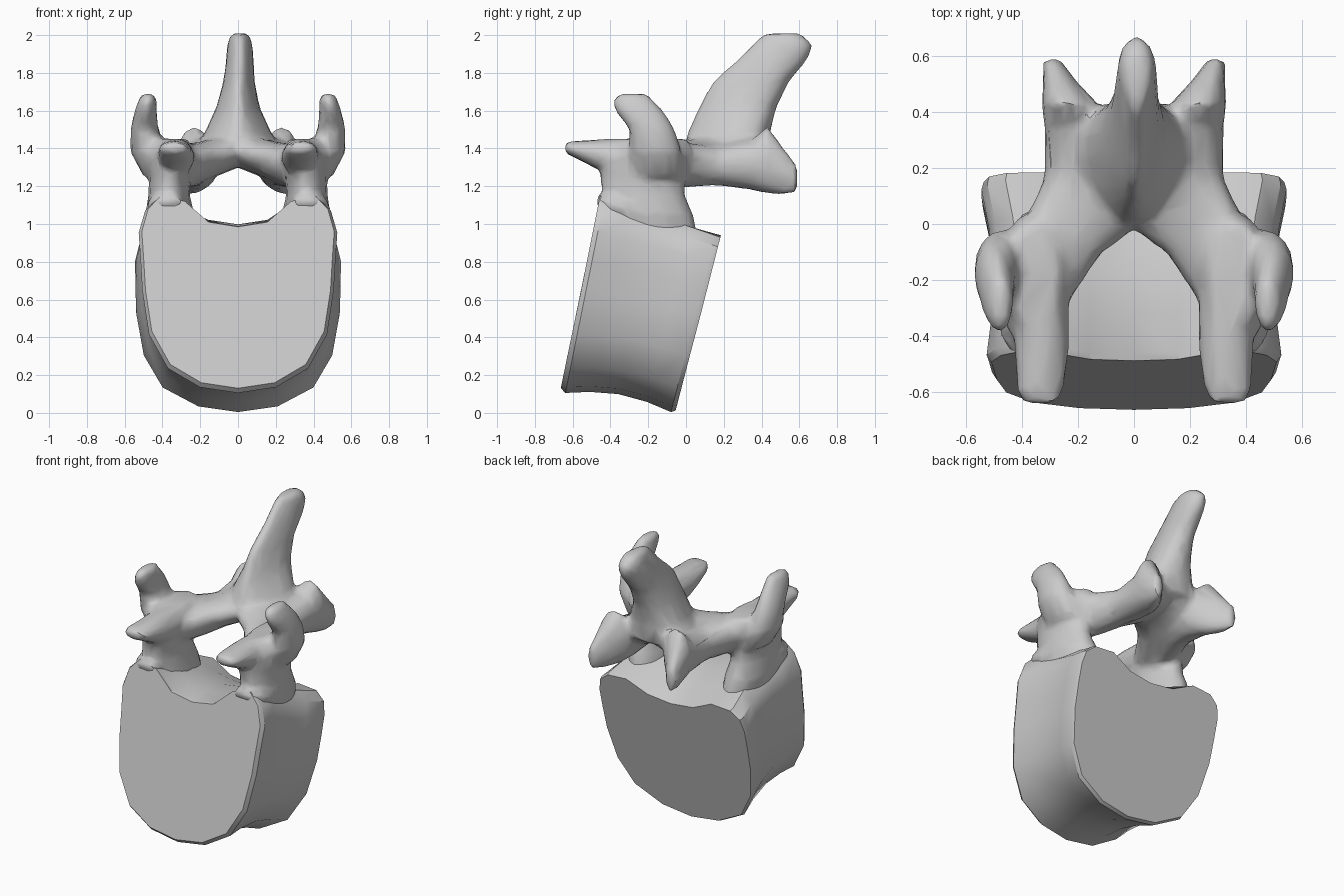
import bpy, bmesh
from math import sin, cos, pi

if "Cube" in bpy.data.objects:
    bpy.data.objects.remove(bpy.data.objects["Cube"])


def skin(bm, rings):
    """Bridge successive rings of points and cap both ends."""
    vs = [[bm.verts.new(p) for p in r] for r in rings]
    n = len(vs[0])
    for a, b in zip(vs, vs[1:]):
        for i in range(n):
            j = (i + 1) % n
            bm.faces.new((a[i], a[j], b[j], b[i]))
    bm.faces.new(vs[0][::-1])
    bm.faces.new(vs[-1])


def finish(bm, name):
    bmesh.ops.recalc_face_normals(bm, faces=bm.faces[:])
    me = bpy.data.meshes.new(name)
    bm.to_mesh(me)
    bm.free()
    ob = bpy.data.objects.new(name, me)
    bpy.context.collection.objects.link(ob)
    bpy.ops.object.select_all(action='DESELECT')
    bpy.context.view_layer.objects.active = ob
    ob.select_set(True)
    return ob


def limb(bm, axis, stations, side=1, taper=0.0, n=16):
    """Stations are (x, y, z, half_a, half_b); rings lie across the given axis."""
    rings = []
    for x, y, z, a, b in stations:
        ring = []
        for i in range(n):
            t = 2 * pi * i / n
            u, v = a * cos(t), b * sin(t)
            if axis == 'z':
                p = (x + u * (1 + taper * sin(t)), y + v, z)
            elif axis == 'y':
                p = (x + u, y, z + v)
            else:
                p = (x, y + u, z + v)
            ring.append((p[0] * side, p[1], p[2]))
        rings.append(ring)
    skin(bm, rings)


# Vertebral body: half outlines of the front and back end plates, lofted
front = [(0, .11), (.2, .14), (.37, .24), (.47, .42), (.505, .65), (.515, .82),
         (.525, .96), (.49, 1.08), (.42, 1.15), (.29, 1.12), (.16, 1.01), (0, .985)]
back = [(0, 0), (.21, .03), (.4, .13), (.5, .3), (.54, .52), (.545, .68),
        (.545, .8), (.525, .88), (.46, .93), (.32, .94), (.17, .87), (0, .85)]


def full(half):
    return half + [(-x, z) for x, z in half[-2:0:-1]]


bm = bmesh.new()
rings = []
for t, waist in ((0, .97), (.04, 1), (.25, .96), (.5, .94), (.75, .96), (.96, 1), (1, .985)):
    ring = []
    for (xf, zf), (xb, zb) in zip(full(front), full(back)):
        yf, yb = -.685 + .2 * zf, -.055 + .255 * zb
        x, z = xf + (xb - xf) * t, zf + (zb - zf) * t
        if z < .5:
            z += (1 - waist) * (.8 - z)
        elif abs(xf) < .2:
            z += .25 * t * (1 - t)      # canal floor stays high, then drops
        ring.append((x * waist, yf + (yb - yf) * t, z))
    rings.append(ring)
skin(bm, rings)
finish(bm, "vertebral_body")
bpy.ops.object.shade_smooth_by_angle(angle=.6)

# Neural arch: overlapping limbs fused into one surface
bm = bmesh.new()
for s in (1, -1):
    # pedicle
    limb(bm, 'z', [(.33, -.17, .8, .11, .25), (.345, -.19, .95, .125, .25),
                   (.36, -.2, 1.05, .13, .24), (.365, -.225, 1.15, .11, .22),
                   (.36, -.23, 1.26, .11, .225), (.37, -.2, 1.36, .12, .24),
                   (.36, -.17, 1.45, .1, .18)], s)
    # knob on the end plate rim
    limb(bm, 'y', [(.36, -.47, 1.12, .07, .03), (.38, -.4, 1.1, .1, .07),
                   (.4, -.3, 1.08, .09, .07), (.4, -.24, 1.05, .05, .04)], s)
    # forward facing articular plate
    limb(bm, 'y', [(.335, -.64, 1.405, .06, .03), (.335, -.59, 1.395, .085, .045),
                   (.33, -.5, 1.375, .095, .07), (.33, -.4, 1.355, .1, .1),
                   (.35, -.22, 1.35, .12, .1)], s)
    # upright side process
    limb(bm, 'z', [(.42, -.15, 1.25, .08, .13), (.475, -.16, 1.38, .095, .14),
                   (.495, -.18, 1.5, .075, .12), (.49, -.24, 1.59, .06, .13),
                   (.48, -.28, 1.65, .05, .11), (.475, -.28, 1.69, .035, .08)], s)
    # lamina
    limb(bm, 'x', [(-.03, .2, 1.4, .2, .09), (.12, .15, 1.355, .26, .105),
                   (.22, .05, 1.315, .31, .115), (.27, -.03, 1.31, .3, .12),
                   (.38, -.12, 1.34, .15, .1)], s)
    # rear articular process
    limb(bm, 'y', [(.24, .02, 1.31, .1, .1), (.21, .2, 1.31, .11, .11),
                   (.21, .35, 1.315, .11, .135), (.23, .43, 1.34, .1, .18),
                   (.265, .51, 1.28, .06, .13), (.295, .59, 1.24, .03, .07)], s)
# spinous process
limb(bm, 'z', [(0, .22, 1.36, .26, .22), (0, .225, 1.48, .17, .22),
               (0, .275, 1.62, .11, .205), (.005, .34, 1.75, .08, .205),
               (.01, .455, 1.87, .07, .19), (.01, .505, 1.94, .065, .168),
               (.01, .51, 1.985, .055, .13), (.01, .51, 2.01, .04, .09)], taper=.35)
arch = finish(bm, "neural_arch")
for kind, values in (('REMESH', {"mode": 'VOXEL', "voxel_size": .018}),
                     ('SMOOTH', {"factor": .5, "iterations": 6}),
                     ('DECIMATE', {"ratio": .1})):
    m = arch.modifiers.new(kind.lower(), kind)
    for k, v in values.items():
        setattr(m, k, v)
    bpy.ops.object.modifier_apply(modifier=m.name)
bpy.ops.object.shade_smooth_by_angle(angle=.7)
